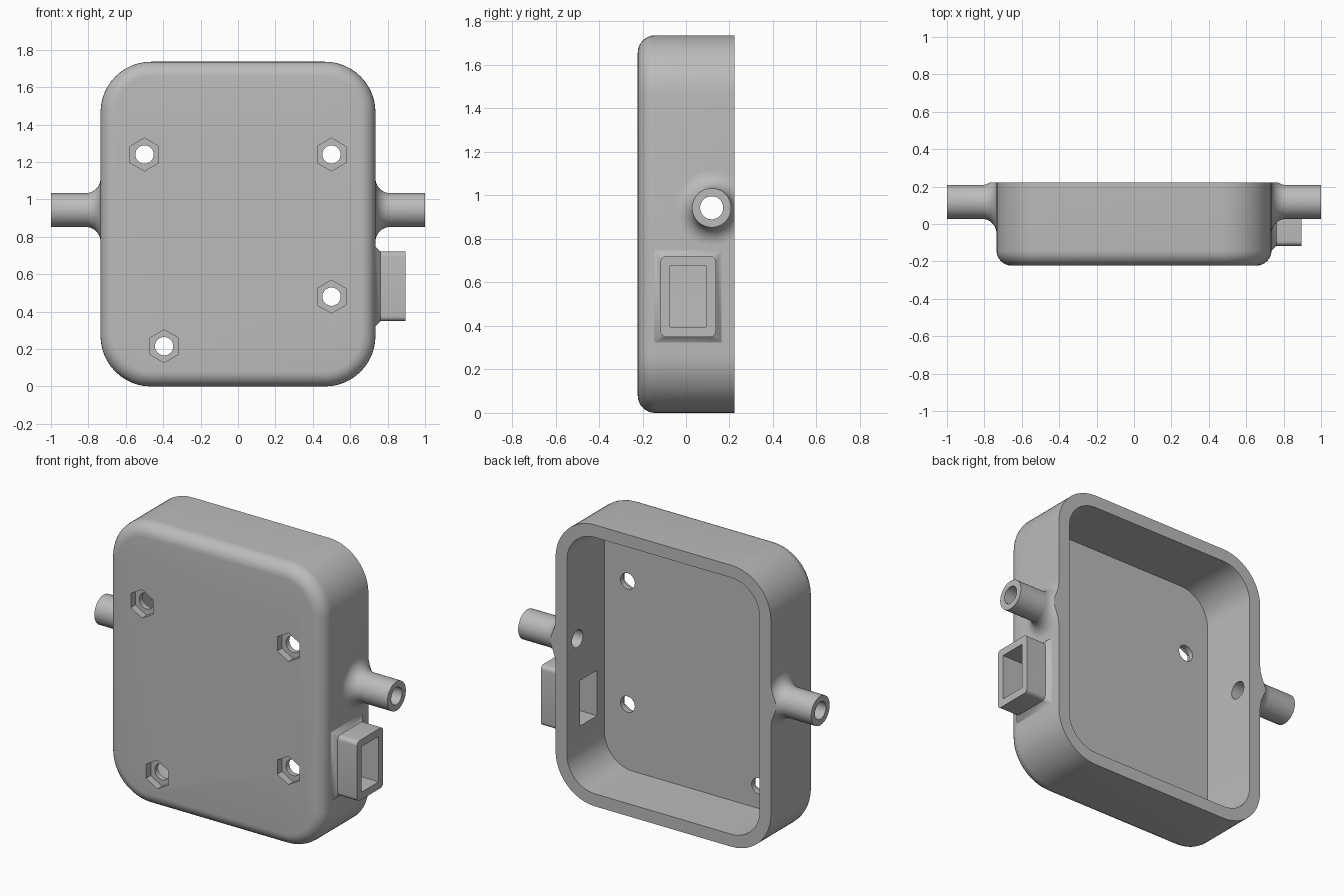
import bpy
import bmesh
from math import cos, sin, pi, radians
from mathutils import Vector

cube = bpy.data.objects.get("Cube")
if cube:
    bpy.data.objects.remove(cube, do_unlink=True)

grey = bpy.data.materials.new("plain grey")
grey.use_nodes = True
GREY = (0.5, 0.5, 0.5, 1)
grey.diffuse_color = GREY
grey.node_tree.nodes["Principled BSDF"].inputs["Base Color"].default_value = GREY

HALF_W, HALF_H, HALF_D = 0.735, 0.868, 0.222
CORNER, EDGE, WALL = 0.27, 0.08, 0.077
TUBE_Y, TUBE_Z, TUBE_R, BORE_R, FLARE = 0.118, 0.943, 0.09, 0.053, 0.08
PORT_Y, PORT_Z = 0.01, 0.535
SCREWS = [(-0.5, 1.24), (0.5, 1.24), (0.5, 0.48), (-0.395, 0.215)]


def rounded_rect(hw, hh, r, n=12):
    pts = []
    for q, (sx, sy) in enumerate([(1, 1), (-1, 1), (-1, -1), (1, -1)]):
        for i in range(n + 1):
            a = (q + i / n) * pi / 2
            pts.append((sx * (hw - r) + r * cos(a), sy * (hh - r) + r * sin(a)))
    return pts


def circle(r, n=48, phase=0.0):
    return [(r * cos(phase + 2 * pi * i / n), r * sin(phase + 2 * pi * i / n)) for i in range(n)]


def along_y(y, pts, cx=0, cz=0):
    return [Vector((cx + u, y, cz + v)) for u, v in pts]


def along_x(x, pts, cy=0, cz=0):
    return [Vector((x, cy + u, cz + v)) for u, v in pts]


def loft(bm, rings, closed=False):
    """Skin a row of matching rings, capped or joined end to start."""
    rows = [[bm.verts.new(p) for p in ring] for ring in rings]
    pairs = list(zip(rows, rows[1:]))
    if closed:
        pairs.append((rows[-1], rows[0]))
    else:
        bm.faces.new(rows[0])
        bm.faces.new(rows[-1])
    n = len(rows[0])
    for a, b in pairs:
        for i in range(n):
            j = (i + 1) % n
            bm.faces.new((a[i], a[j], b[j], b[i]))


def finish(bm, name):
    bmesh.ops.remove_doubles(bm, verts=bm.verts, dist=1e-5)
    bmesh.ops.recalc_face_normals(bm, faces=bm.faces)
    mesh = bpy.data.meshes.new(name)
    bm.to_mesh(mesh)
    bm.free()
    mesh.materials.append(grey)
    obj = bpy.data.objects.new(name, mesh)
    bpy.context.collection.objects.link(obj)
    return obj


def select(obj):
    bpy.ops.object.select_all(action='DESELECT')
    obj.select_set(True)
    bpy.context.view_layer.objects.active = obj


def smooth(obj):
    select(obj)
    bpy.ops.object.shade_smooth_by_angle(angle=radians(30))


# Case: rounded front edge, straight sides, flat rim and open-backed cavity
rings = []
for i in range(9):
    a = i / 8 * pi / 2
    inset = EDGE * (1 - sin(a))
    outline = rounded_rect(HALF_W - inset, HALF_H - inset, CORNER - inset)
    rings.append(along_y(-HALF_D + EDGE * (1 - cos(a)), outline, cz=HALF_H))
inner = rounded_rect(HALF_W - WALL, HALF_H - WALL, CORNER - WALL)
rings.append(along_y(HALF_D, rounded_rect(HALF_W, HALF_H, CORNER), cz=HALF_H))
rings.append(along_y(HALF_D, inner, cz=HALF_H))
rings.append(along_y(-HALF_D + WALL, inner, cz=HALF_H))
bm = bmesh.new()
loft(bm, rings)
case = finish(bm, "case")

# Cutters: hexagonal nut pockets, screw holes, tube bores and port window
bm = bmesh.new()
for x, z in SCREWS:
    hexagon = circle(0.088, 6, pi / 6)
    loft(bm, [along_y(y, hexagon, x, z) for y in (-0.3, -HALF_D + 0.045)])
pockets = finish(bm, "pocket_cutter")

bm = bmesh.new()
for x, z in SCREWS:
    loft(bm, [along_y(y, circle(0.049, 32), x, z) for y in (-0.3, -0.1)])
for s in (-1, 1):
    loft(bm, [along_x(s * x, circle(BORE_R), TUBE_Y, TUBE_Z) for x in (0.6, 0.8)])
window = rounded_rect(0.083, 0.14, 0, 1)
window = [p for i, p in enumerate(window) if i % 2 == 0]
loft(bm, [along_x(x, window, PORT_Y, PORT_Z) for x in (0.6, 0.8)])
holes = finish(bm, "hole_cutter")

for cutter in (pockets, holes):
    cutter.hide_render = True
    mod = case.modifiers.new(cutter.name, 'BOOLEAN')
    mod.operation = 'DIFFERENCE'
    mod.solver = 'EXACT'
    mod.object = cutter
    select(case)
    bpy.ops.object.modifier_apply(modifier=mod.name)
    bpy.data.objects.remove(cutter, do_unlink=True)
smooth(case)

# Side tubes: hollow, flared into the wall and trimmed flush with the rim
for s, name in ((1, "left_tube"), (-1, "right_tube")):
    profile = [(HALF_W - 0.01, TUBE_R + FLARE)]
    for i in range(11):
        a = (1 - i / 10) * pi / 2
        profile.append((HALF_W + FLARE * (1 - sin(a)), TUBE_R + FLARE * (1 - cos(a))))
    profile += [(1, TUBE_R), (1, BORE_R), (HALF_W - 0.01, BORE_R)]
    bm = bmesh.new()
    loft(bm, [along_x(s * x, circle(r), TUBE_Y, TUBE_Z) for x, r in profile], closed=True)
    cut = bmesh.ops.bisect_plane(bm, geom=bm.verts[:] + bm.edges[:] + bm.faces[:],
                                 plane_co=(0, HALF_D, 0), plane_no=(0, 1, 0), clear_outer=True)
    edges = [e for e in cut["geom_cut"] if isinstance(e, bmesh.types.BMEdge)]
    bmesh.ops.edgenet_fill(bm, edges=edges)
    smooth(finish(bm, name))

# Rectangular port: chamfered foot, softened sleeve and square opening
foot = rounded_rect(0.154, 0.212, 0, 6)
sleeve = rounded_rect(0.127, 0.186, 0.026, 6)
opening = rounded_rect(0.083, 0.14, 0, 6)
steps = [(HALF_W - 0.01, foot), (HALF_W, foot), (0.762, sleeve), (0.895, sleeve),
         (0.895, opening), (HALF_W - 0.01, opening)]
bm = bmesh.new()
loft(bm, [along_x(x, pts, PORT_Y, PORT_Z) for x, pts in steps], closed=True)
smooth(finish(bm, "port_sleeve"))
